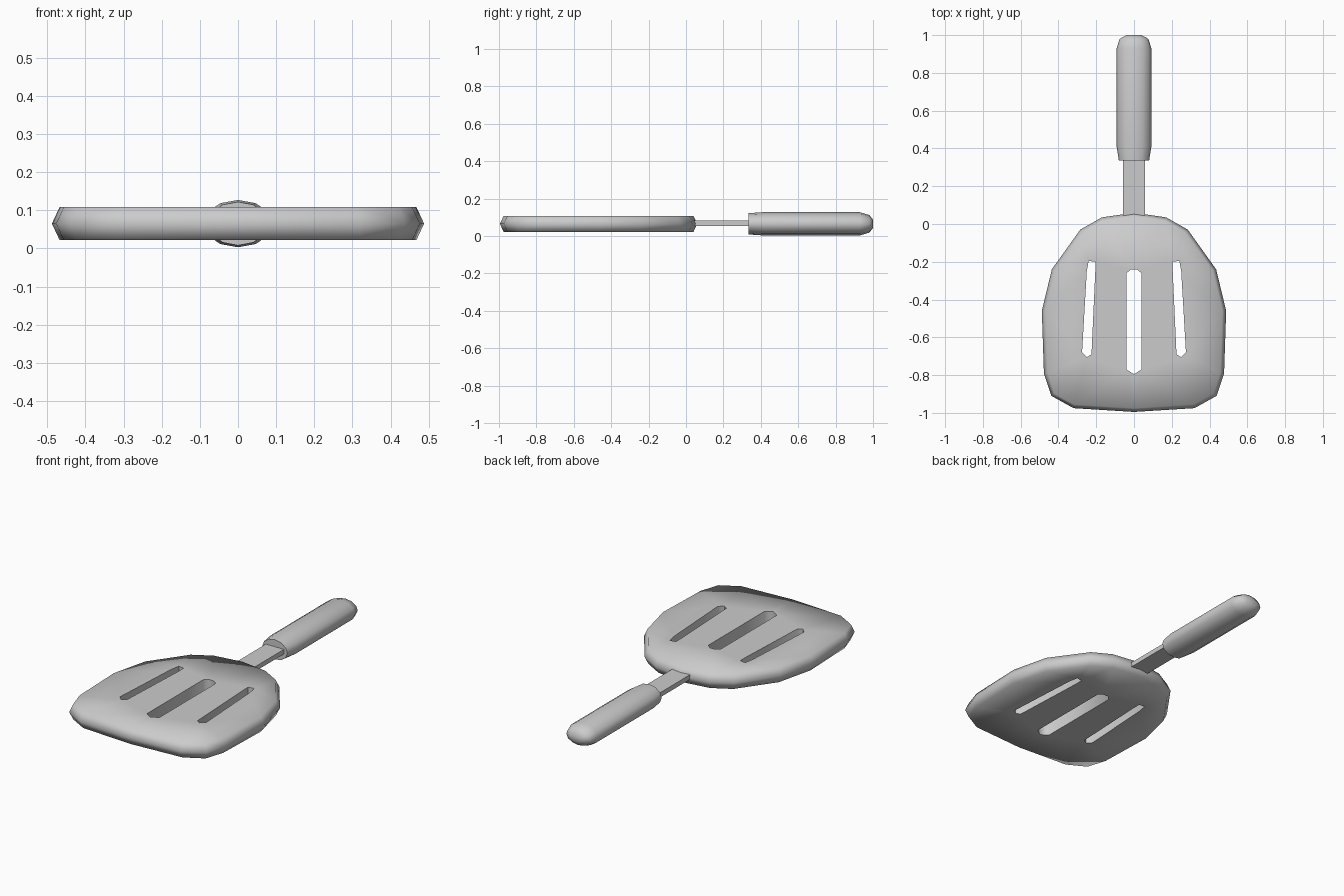
import bpy, bmesh, math
from mathutils import Vector

cube = bpy.data.objects.get("Cube")
if cube:
    bpy.data.objects.remove(cube)

MID = 0.065

# One plain grey material
grey = bpy.data.materials.new("light_grey")
grey.use_nodes = True
colour = (0.6, 0.6, 0.6, 1)
grey.diffuse_color = colour
grey.node_tree.nodes["Principled BSDF"].inputs["Base Color"].default_value = colour


def finish(bm, name, angle):
    bmesh.ops.recalc_face_normals(bm, faces=bm.faces)
    mesh = bpy.data.meshes.new(name)
    bm.to_mesh(mesh)
    bm.free()
    mesh.materials.append(grey)
    obj = bpy.data.objects.new(name, mesh)
    bpy.context.collection.objects.link(obj)
    bpy.ops.object.select_all(action='DESELECT')
    obj.select_set(True)
    bpy.context.view_layer.objects.active = obj
    bpy.ops.object.shade_smooth_by_angle(angle=math.radians(angle))
    return obj


def mirrored(half):
    """Close a half outline by mirroring it over x = 0."""
    return half + [(-x, y) for x, y in reversed(half) if x > 0]


def inset(points, amount):
    """Pull a clockwise outline inwards along its corner normals."""
    result = []
    for i, p in enumerate(points):
        before, after = Vector(points[i - 1]), Vector(points[(i + 1) % len(points)])
        d = (after - before).normalized()
        result.append((p[0] + d.y * amount, p[1] - d.x * amount))
    return result


def ring(bm, points, z):
    return [bm.verts.new((x, y, z)) for x, y in points]


def bridge(bm, a, b):
    for i in range(len(a)):
        j = (i + 1) % len(a)
        bm.faces.new((a[i], a[j], b[j], b[i]))


def loop_edges(bm, verts):
    return [bm.edges.get((v, verts[(i + 1) % len(verts)])) for i, v in enumerate(verts)]


# Slotted blade: pointed rim, flat faces and three through slots
outline = mirrored([(0, 0.06), (0.17, 0.035), (0.285, -0.03), (0.435, -0.24),
                    (0.488, -0.46), (0.477, -0.79), (0.437, -0.91),
                    (0.32, -0.975), (0, -0.995)])
centre_slot = mirrored([(0.015, -0.24), (0.04, -0.26), (0.04, -0.77), (0, -0.795)])
side_slot = [(0.205, -0.2), (0.24, -0.195), (0.25, -0.25), (0.275, -0.68),
             (0.25, -0.705), (0.225, -0.69), (0.205, -0.25)]
slots = [centre_slot, side_slot, [(-x, y) for x, y in side_slot]]

bm = bmesh.new()
rim = ring(bm, outline, MID)
face_outline = inset(outline, 0.02)
top, bottom = [ring(bm, face_outline, MID + s * 0.043) for s in (1, -1)]
bridge(bm, rim, top)
bridge(bm, rim, bottom)
top_edges, bottom_edges = loop_edges(bm, top), loop_edges(bm, bottom)
for slot in slots:
    upper, lower = [ring(bm, slot, MID + s * 0.043) for s in (1, -1)]
    bridge(bm, upper, lower)
    top_edges += loop_edges(bm, upper)
    bottom_edges += loop_edges(bm, lower)
for edges in (top_edges, bottom_edges):
    bmesh.ops.triangle_fill(bm, edges=edges, use_beauty=True, normal=(0, 0, 1))
finish(bm, "slotted_blade", 75)

# Flat bar between blade and grip
bm = bmesh.new()
bmesh.ops.create_cube(bm, size=1)
bmesh.ops.scale(bm, vec=(0.115, 0.36, 0.027), verts=bm.verts)
bmesh.ops.translate(bm, vec=(0, 0.19, MID + 0.003), verts=bm.verts)
finish(bm, "neck_bar", 30)

# Oval grip lofted along y: position, half width, half height
sections = [(0.335, 0.08, 0.057), (0.41, 0.092, 0.062), (0.93, 0.092, 0.062),
            (0.98, 0.076, 0.047), (1.0, 0.04, 0.022)]
SIDES = 12
bm = bmesh.new()
loops = []
for y, rx, rz in sections:
    angles = [2 * math.pi * i / SIDES for i in range(SIDES)]
    loops.append([bm.verts.new((rx * math.cos(a), y, MID + rz * math.sin(a))) for a in angles])
for a, b in zip(loops, loops[1:]):
    bridge(bm, a, b)
bm.faces.new(loops[0])
bm.faces.new(loops[-1])
finish(bm, "grip", 60)
